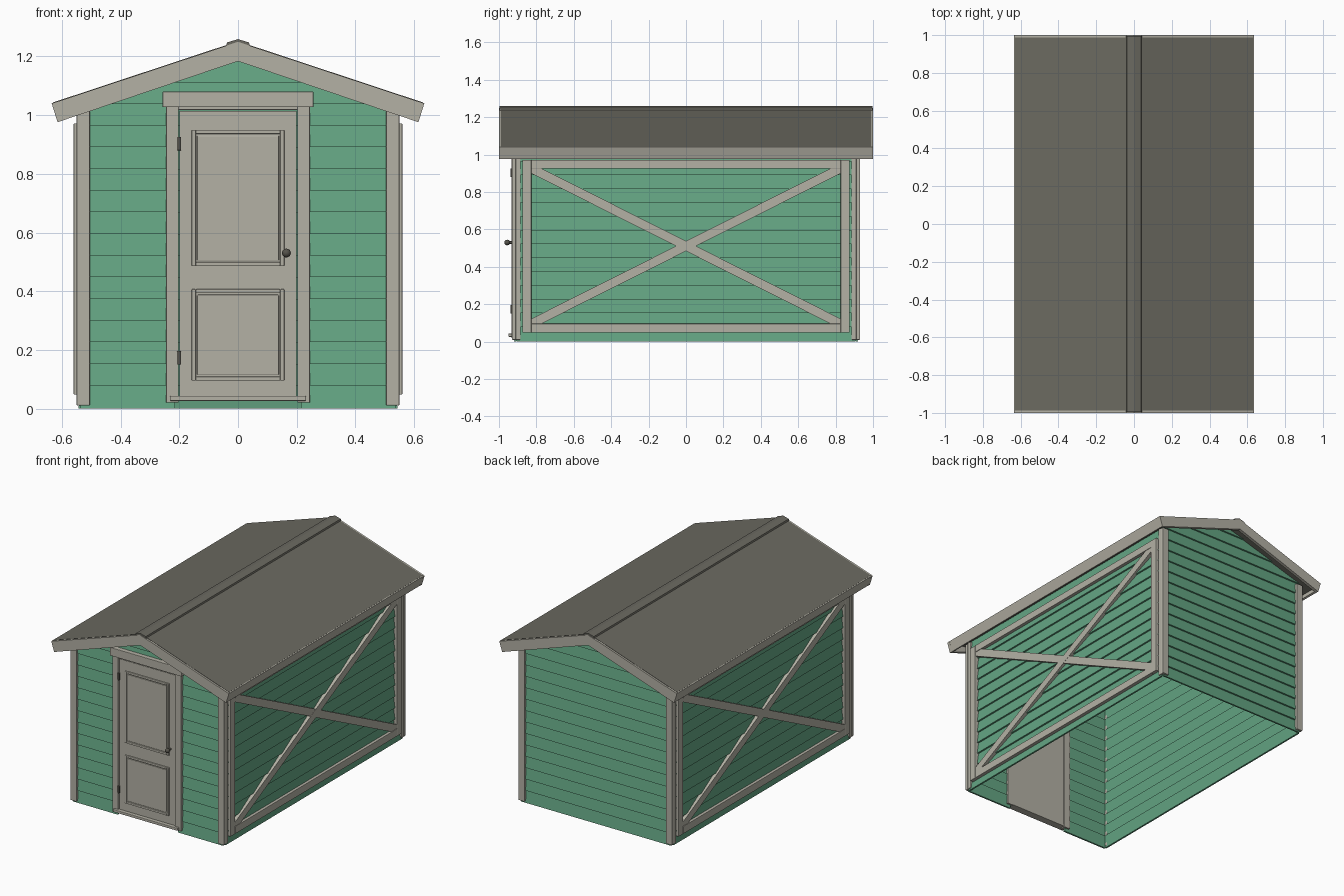
import bpy, bmesh, math
from mathutils import Vector

if "Cube" in bpy.data.objects:
    bpy.data.objects.remove(bpy.data.objects["Cube"])


def material(name, rgb):
    m = bpy.data.materials.new(name)
    m.diffuse_color = (*rgb, 1)
    m.use_nodes = True
    m.node_tree.nodes["Principled BSDF"].inputs["Base Color"].default_value = m.diffuse_color
    return m


GREEN = material("green_siding", (0.127, 0.376, 0.227))
BEIGE = material("beige_trim", (0.456, 0.440, 0.376))
ROOF = material("grey_roof", (0.147, 0.143, 0.119))
METAL = material("dark_metal", (0.09, 0.085, 0.07))


def loft(bm, a, b):
    """Solid between two matching rings of points."""
    va, vb = [bm.verts.new(p) for p in a], [bm.verts.new(p) for p in b]
    n = len(va)
    bm.faces.new(va)
    bm.faces.new(vb[::-1])
    for i in range(n):
        j = (i + 1) % n
        bm.faces.new((va[i], vb[i], vb[j], va[j]))


def finish(name, bm, mat, bevel=0):
    bmesh.ops.recalc_face_normals(bm, faces=bm.faces)
    me = bpy.data.meshes.new(name)
    bm.to_mesh(me)
    bm.free()
    me.materials.append(mat)
    ob = bpy.data.objects.new(name, me)
    bpy.context.collection.objects.link(ob)
    if bevel:
        mod = ob.modifiers.new("edge", 'BEVEL')
        mod.width = bevel
        mod.segments = 2
    return ob


def add_box(bm, x0, x1, y0, y1, z0, z1):
    loft(bm, *[[(x0, y, z0), (x1, y, z0), (x1, y, z1), (x0, y, z1)] for y in (y0, y1)])


def boxes(name, mat, *dims, bevel=0.0):
    bm = bmesh.new()
    for d in dims:
        add_box(bm, *d)
    return finish(name, bm, mat, bevel)


def along_y(name, mat, pts, y0, y1, bevel=0.0):
    bm = bmesh.new()
    loft(bm, [(x, y0, z) for x, z in pts], [(x, y1, z) for x, z in pts])
    return finish(name, bm, mat, bevel)


SLOPE = 0.331
PITCH = 0.0738
WX, WY = 0.53, 0.905          # wall planes
UNDER = 1.219                 # underside of roof at ridge


def board(k, top):
    """Lapped board cross-section: (outward offset, height)."""
    z0 = max(0, 0.005 + PITCH * k)
    if k == 0:
        z0 = 0
    z1 = min(0.005 + PITCH * (k + 1), top)
    return [(0.014, z0), (0.003, z1), (-0.005, z1), (0.003, z0)]


# Lapped side walls
for s, side in ((1, "right"), (-1, "left")):
    bm = bmesh.new()
    for k in range(14):
        prof = board(k, 1.04)
        loft(bm, *[[(s * (WX + d), y, z) for d, z in prof] for y in (-WY, WY)])
    finish(side + "_wall", bm, GREEN)

# Lapped gable walls, the front one open for the door
for s, side in ((-1, "front"), (1, "back")):
    bm = bmesh.new()
    for k in range(17):
        prof = board(k, UNDER - 0.001)
        ring = [(s * (WY + d), z, min(WX + 0.006, (UNDER - z) / SLOPE)) for d, z in prof]
        if s < 0 and k < 14:
            for m in (-1, 1):
                loft(bm, [(m * 0.215, y, z) for y, z, h in ring],
                     [(m * h, y, z) for y, z, h in ring])
        else:
            loft(bm, [(-h, y, z) for y, z, h in ring], [(h, y, z) for y, z, h in ring])
    finish(side + "_gable_wall", bm, GREEN)

# Corner posts: two boards meeting in an L
for sx in (-1, 1):
    for sy in (-1, 1):
        xs = lambda a, b: tuple(sorted((sx * a, sx * b)))
        ys = lambda a, b: tuple(sorted((sy * a, sy * b)))
        boxes("corner_post", BEIGE,
              (*xs(0.505, 0.55), *ys(0.91, 0.93), 0.01, 1.025),
              (*xs(0.53, 0.549), *ys(0.885, 0.911), 0.01, 1.03), bevel=0.003)

# Side frames with crossed braces
for s, side in ((1, "right"), (-1, "left")):
    x0, x1 = sorted((s * 0.533, s * 0.56))
    boxes(side + "_frame", BEIGE,
          (x0, x1, -0.875, -0.827, 0.048, 0.972), (x0, x1, 0.827, 0.875, 0.048, 0.972),
          (x0, x1, -0.827, 0.827, 0.048, 0.096), (x0, x1, -0.827, 0.827, 0.926, 0.972),
          bevel=0.002)
    for m in (-1, 1):
        bm = bmesh.new()
        a, b = Vector((-0.84, -m * 0.422)), Vector((0.84, m * 0.422))
        d = (b - a).normalized()
        n = Vector((-d.y, d.x)) * 0.024
        quad = [a + n, b + n, b - n, a - n]
        loft(bm, *[[(s * x, p.x, 0.511 + p.y) for p in quad] for x in (0.533, 0.557 + m * 0.0005)])
        finish(side + "_brace", bm, BEIGE)

# Roof slabs, eave fascias and gable barge boards
for s, side in ((1, "right"), (-1, "left")):
    along_y(side + "_roof_slope", ROOF,
            [(0, 1.252), (s * 0.629, 1.0438), (s * 0.619, 1.013), (0, UNDER)], -0.988, 0.988)
    along_y(side + "_eave_fascia", BEIGE,
            [(s * 0.635, 1.041), (s * 0.615, 0.977), (s * 0.603, 0.981), (s * 0.623, 1.045)],
            -0.99, 0.99)
    for y0, y1 in ((-1, -0.98), (0.98, 1)):
        along_y(side + "_barge_board", BEIGE,
                [(0, 1.25), (s * 0.635, 1.04), (s * 0.615, 0.976), (0, 1.184)], y0, y1)

# Ridge cap
along_y("ridge_cap", ROOF,
        [(0, 1.24), (0.042, 1.234), (0.037, 1.248), (0, 1.259), (-0.037, 1.248), (-0.042, 1.234)],
        -0.996, 0.996)

# Door casing, header and threshold
boxes("door_casing", BEIGE, (-0.245, -0.203, -0.934, -0.895, 0.02, 1.03),
      (0.203, 0.245, -0.934, -0.895, 0.02, 1.03),
      (-0.203, 0.203, -0.930, -0.895, 1.018, 1.03), bevel=0.002)
boxes("door_header", BEIGE, (-0.257, 0.257, -0.942, -0.895, 1.027, 1.08), bevel=0.002)
boxes("threshold", BEIGE, (-0.232, 0.232, -0.95, -0.9, 0.026, 0.043), bevel=0.003)

# Door leaf with two moulded panels
boxes("door", BEIGE, (-0.2, 0.2, -0.926, -0.9, 0.035, 1.015))


def moulding(hw, z0, z1, w, y):
    return [(-hw, -hw + w, y, -0.92, z0, z1), (hw - w, hw, y, -0.92, z0, z1),
            (-hw + w, hw - w, y, -0.92, z0, z0 + w), (-hw + w, hw - w, y, -0.92, z1 - w, z1)]


for z0, z1, nm in ((0.485, 0.95, "upper"), (0.095, 0.407, "lower")):
    boxes(nm + "_panel_moulding", BEIGE, *moulding(0.158, z0, z1, 0.014, -0.934), bevel=0.003)
    boxes(nm + "_panel", BEIGE, (-0.139, 0.139, -0.930, -0.92, z0 + 0.019, z1 - 0.019), bevel=0.003)

# Hinges
for z in (0.15, 0.88):
    boxes("hinge", METAL, (-0.208, -0.194, -0.938, -0.92, z, z + 0.046), bevel=0.002)

# Door knob on a stem
bpy.ops.mesh.primitive_cylinder_add(vertices=16, radius=0.007, depth=0.03,
                                    location=(0.165, -0.938, 0.53), rotation=(math.pi / 2, 0, 0))
stem = bpy.context.object
stem.name = "knob_stem"
bpy.ops.object.shade_smooth_by_angle()
bpy.ops.mesh.primitive_uv_sphere_add(segments=20, ring_count=12, radius=0.015,
                                     location=(0.165, -0.956, 0.53))
knob = bpy.context.object
knob.name = "door_knob"
bpy.ops.object.shade_smooth()
for ob in (stem, knob):
    ob.data.materials.append(METAL)
